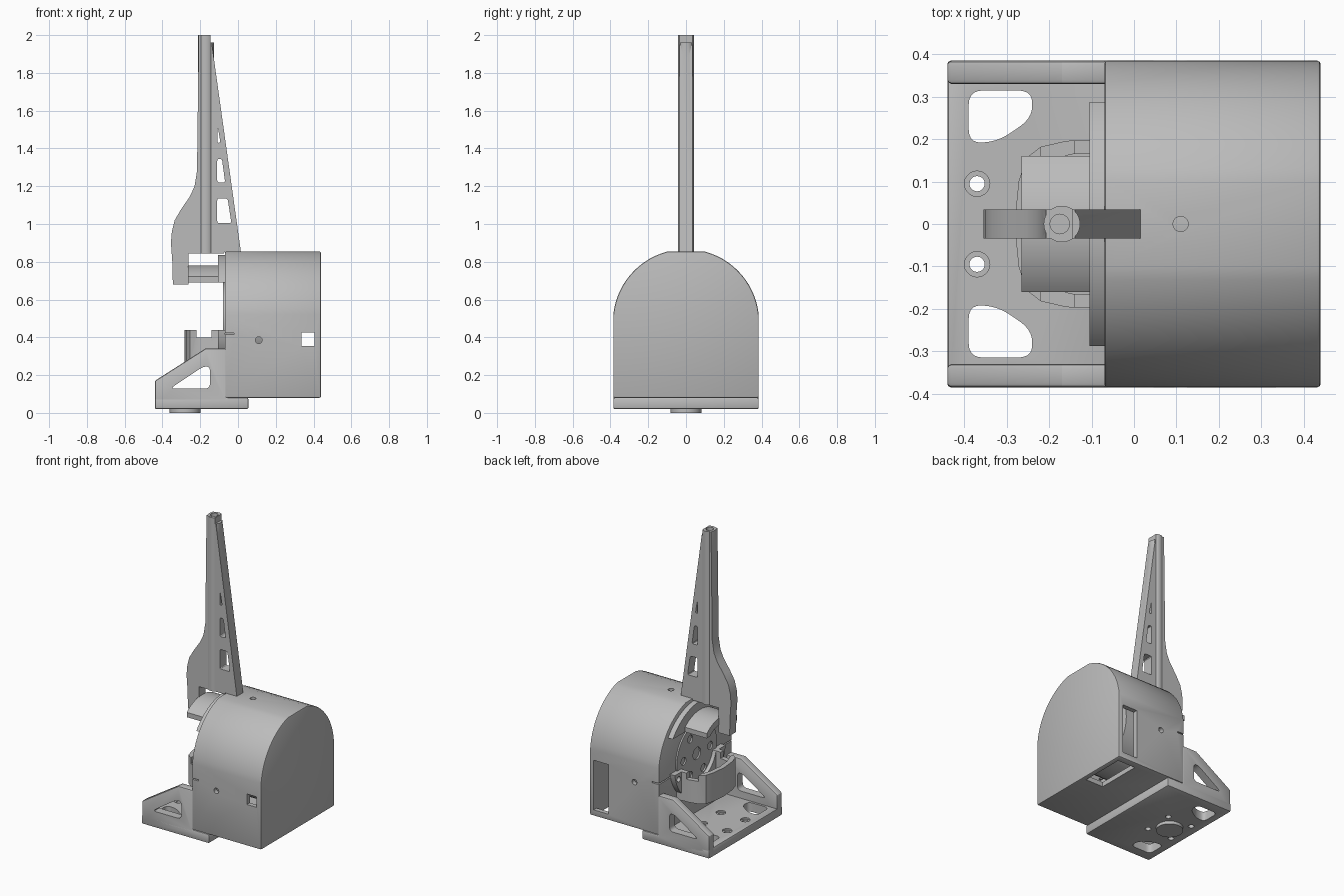
import bpy, bmesh, math
from mathutils import Vector

if "Cube" in bpy.data.objects:
    bpy.data.objects.remove(bpy.data.objects["Cube"])

grey = bpy.data.materials.new("plain grey")
grey.use_nodes = True
grey.diffuse_color = (0.5, 0.5, 0.5, 1)
grey.node_tree.nodes["Principled BSDF"].inputs["Base Color"].default_value = (0.5, 0.5, 0.5, 1)

# How a flat outline (a, b) and depth d map to space for each extrusion axis
PLACE = {"x": lambda a, b, d: (d, a, b),
         "y": lambda a, b, d: (a, d, b),
         "z": lambda a, b, d: (a, b, d)}


def prism(name, pts, axis, lo, hi):
    """Extrude an outline along an axis."""
    bm = bmesh.new()
    bottom = [bm.verts.new(PLACE[axis](a, b, lo)) for a, b in pts]
    top = [bm.verts.new(PLACE[axis](a, b, hi)) for a, b in pts]
    bm.faces.new(bottom)
    bm.faces.new(top)
    for i in range(len(pts)):
        j = (i + 1) % len(pts)
        bm.faces.new((bottom[i], bottom[j], top[j], top[i]))
    bmesh.ops.recalc_face_normals(bm, faces=bm.faces)
    mesh = bpy.data.meshes.new(name)
    bm.to_mesh(mesh)
    bm.free()
    mesh.materials.append(grey)
    obj = bpy.data.objects.new(name, mesh)
    bpy.context.collection.objects.link(obj)
    return obj


def rect(a0, a1, b0, b1):
    return [(a0, b0), (a1, b0), (a1, b1), (a0, b1)]


def arc(a, b, r, start=0, end=360, n=40):
    full = end - start == 360
    steps = n if full else n + 1
    angles = [math.radians(start + (end - start) * i / n) for i in range(steps)]
    return [(a + r * math.cos(t), b + r * math.sin(t)) for t in angles]


def rounded(pts, r, n=5):
    """Round every corner of an outline."""
    out = []
    for i, p in enumerate(pts):
        p = Vector(p)
        prev, nxt = Vector(pts[i - 1]), Vector(pts[(i + 1) % len(pts)])
        s = p + (prev - p).normalized() * min(r, (prev - p).length * 0.45)
        e = p + (nxt - p).normalized() * min(r, (nxt - p).length * 0.45)
        for k in range(n + 1):
            t = k / n
            out.append(tuple(s * (1 - t) ** 2 + p * 2 * t * (1 - t) + e * t * t))
    return out


def apply(obj, mod):
    bpy.ops.object.select_all(action="DESELECT")
    bpy.context.view_layer.objects.active = obj
    obj.select_set(True)
    bpy.ops.object.modifier_apply(modifier=mod.name)


def bevel(obj, width):
    mod = obj.modifiers.new("bevel", "BEVEL")
    mod.width, mod.segments = width, 2
    mod.limit_method, mod.angle_limit = "ANGLE", math.radians(50)
    apply(obj, mod)


def boolean(obj, others, operation="DIFFERENCE"):
    for other in others:
        mod = obj.modifiers.new("boolean", "BOOLEAN")
        mod.operation, mod.solver, mod.object = operation, "EXACT", other
        apply(obj, mod)
        bpy.data.objects.remove(other)


AXIS_Z = 0.48

# Housing: arched hollow shell with windows and screw holes
arch = arc(0, AXIS_Z, 0.387, 6, 75, 14)
outline = [(0.385, 0.08)] + arch + [(-y, z) for y, z in reversed(arch)] + [(-0.385, 0.08)]
housing = prism("housing", outline, "x", -0.07, 0.44)
bevel(housing, 0.008)
inner = [(y * 0.92, 0.47 + (z - 0.47) * 0.92) for y, z in outline]
boolean(housing, [
    prism("cavity", inner, "x", -0.035, 0.41),
    prism("front_window", rect(0.335, 0.405, 0.355, 0.425), "y", -0.5, 0),
    prism("back_window", rect(0.3, 0.41, 0.12, 0.45), "y", 0, 0.5),
    prism("floor_window", rect(0.28, 0.41, 0.04, 0.34), "z", 0, 0.2),
    prism("side_screw_holes", arc(0.11, 0.385, 0.018, n=20), "y", -0.5, 0.5),
    prism("top_screw_hole", arc(0.11, 0, 0.018, n=20), "z", 0.7, 1),
    prism("side_slit", rect(-0.1, -0.02, 0.416, 0.424), "y", -0.5, 0.5),
])
motor = prism("motor", arc(0, AXIS_Z, 0.25), "x", -0.05, 0.27)

# Output disc with a ring of bolt holes
disc = prism("output_disc", arc(0, AXIS_Z, 0.21, n=48), "x", -0.08, -0.055)
holes = [prism("bolt", arc(y, z, 0.026, n=20), "x", -0.2, -0.062)
         for y, z in arc(0, AXIS_Z, 0.14, n=6)]
boolean(disc, holes + [prism("bore", arc(0, AXIS_Z, 0.04, n=24), "x", -0.2, -0.062)])

# Base plate with lightening cut-outs and countersunk holes
base = prism("base_plate", rect(-0.44, 0.055, -0.385, 0.385), "z", 0.02, 0.08)
bevel(base, 0.008)
cutters = []
for s in (1, -1):
    corner = [(-0.39, 0.315), (-0.24, 0.315), (-0.24, 0.25), (-0.32, 0.195), (-0.39, 0.19)]
    cutters.append(prism("corner_cut", rounded([(x, s * y) for x, y in corner], 0.035), "z", 0, 0.2))
    for x in (-0.37, -0.19):
        cutters.append(prism("hole", arc(x, s * 0.095, 0.018, n=20), "z", 0, 0.2))
        cutters.append(prism("countersink", arc(x, s * 0.095, 0.03, n=20), "z", 0.07, 0.2))
boolean(base, cutters)
locator = prism("locating_boss", arc(-0.28, 0, 0.082), "z", 0, 0.03)

# Side gussets with triangular windows
gusset_pts = [(-0.44, 0.022), (-0.44, 0.17), (-0.17, 0.342), (-0.06, 0.342), (-0.06, 0.08), (0.053, 0.08), (0.053, 0.022)]
window = [(-0.36, 0.128), (-0.148, 0.128), (-0.148, 0.245), (-0.185, 0.245)]
for side, lo, hi in (("left", 0.33, 0.385), ("right", -0.385, -0.33)):
    gusset = prism(side + "_gusset", gusset_pts, "y", lo, hi)
    bevel(gusset, 0.01)
    boolean(gusset, [prism("window", rounded(window, 0.03), "y", -0.5, 0.5)])


def flange(name, radius, bore, z0, z1):
    """Part of a ring, kept between two heights."""
    ring = prism(name, arc(0, AXIS_Z, radius, n=64), "x", -0.105, -0.068)
    boolean(ring, [prism("bore", arc(0, AXIS_Z, bore, n=64), "x", -0.2, 0)])
    boolean(ring, [prism("keep", rect(-0.5, 0.5, z0, z1), "x", -0.3, 0.1)], "INTERSECT")
    return ring


flange("upper_flange", 0.357, 0.25, 0.69, 0.9)
lower_flange = flange("lower_flange", 0.27, 0.17, 0.1, 0.44)
boolean(lower_flange, [prism("hole", arc(s * 0.225, 0.4, 0.018, n=20), "x", -0.2, 0) for s in (1, -1)])

# Arched sleeve that carries the lever
sleeve = prism("lever_sleeve", arc(0, 0.53, 0.25, 0, 180) + arc(0, 0.53, 0.205, 180, 0), "x", -0.265, -0.07)
boolean(sleeve, [prism("keep", rect(-0.16, 0.16, 0.69, 0.9), "x", -0.5, 0.1)], "INTERSECT")

# U-shaped stop cup below the sleeve
half = [(-0.07, 0.2), (-0.16, 0.196), (-0.22, 0.182), (-0.255, 0.155), (-0.272, 0.1), (-0.282, 0)]
rim = half + [(x, -y) for x, y in reversed(half[:-1])]
cup = prism("stop_cup", rim, "z", 0.25, 0.44)
boolean(cup, [
    prism("hollow", [(-0.03 + (x + 0.03) * 0.88, y * 0.84) for x, y in rim], "z", 0.2, 0.5),
    prism("notch", rect(-0.22, -0.14, 0.4, 0.5), "y", -0.5, 0.5),
])

# Tall tapering lever with a curved heel and three openings
lever_pts = [(-0.145, 2), (0.015, 0.855), (-0.07, 0.855), (-0.075, 0.845), (-0.262, 0.845), (-0.262, 0.68),
             (-0.345, 0.68), (-0.347, 0.79), (-0.355, 0.9), (-0.35, 0.96), (-0.335, 1.02), (-0.3, 1.08),
             (-0.255, 1.145), (-0.23, 1.2), (-0.217, 1.28), (-0.208, 2)]
lever = prism("lever", lever_pts, "y", -0.034, 0.034)
openings = [
    [(-0.11, 1.005), (-0.035, 1.005), (-0.055, 1.135), (-0.11, 1.135)],
    [(-0.11, 1.22), (-0.068, 1.22), (-0.085, 1.345), (-0.11, 1.345)],
    [(-0.11, 1.43), (-0.093, 1.43), (-0.107, 1.515)],
]
boolean(lever, [prism("opening", rounded(p, 0.012, 3), "y", -0.1, 0.1) for p in openings])
boolean(lever, [prism("tube", arc(-0.17, 0, 0.043, n=32), "z", 0.845, 1.9995)], "UNION")
boolean(lever, [prism("trim", rect(-0.145, 0, -0.1, 0.1), "z", 1.96, 2.1),
                prism("bore", arc(-0.175, 0, 0.023, n=24), "z", 1.7, 2.1)])

# Smooth the curved parts, keep edges crisp
bpy.ops.object.select_all(action="DESELECT")
for obj in bpy.context.collection.objects:
    if obj.type == "MESH":
        obj.select_set(True)
        bpy.context.view_layer.objects.active = obj
bpy.ops.object.shade_smooth_by_angle(angle=math.radians(25))
